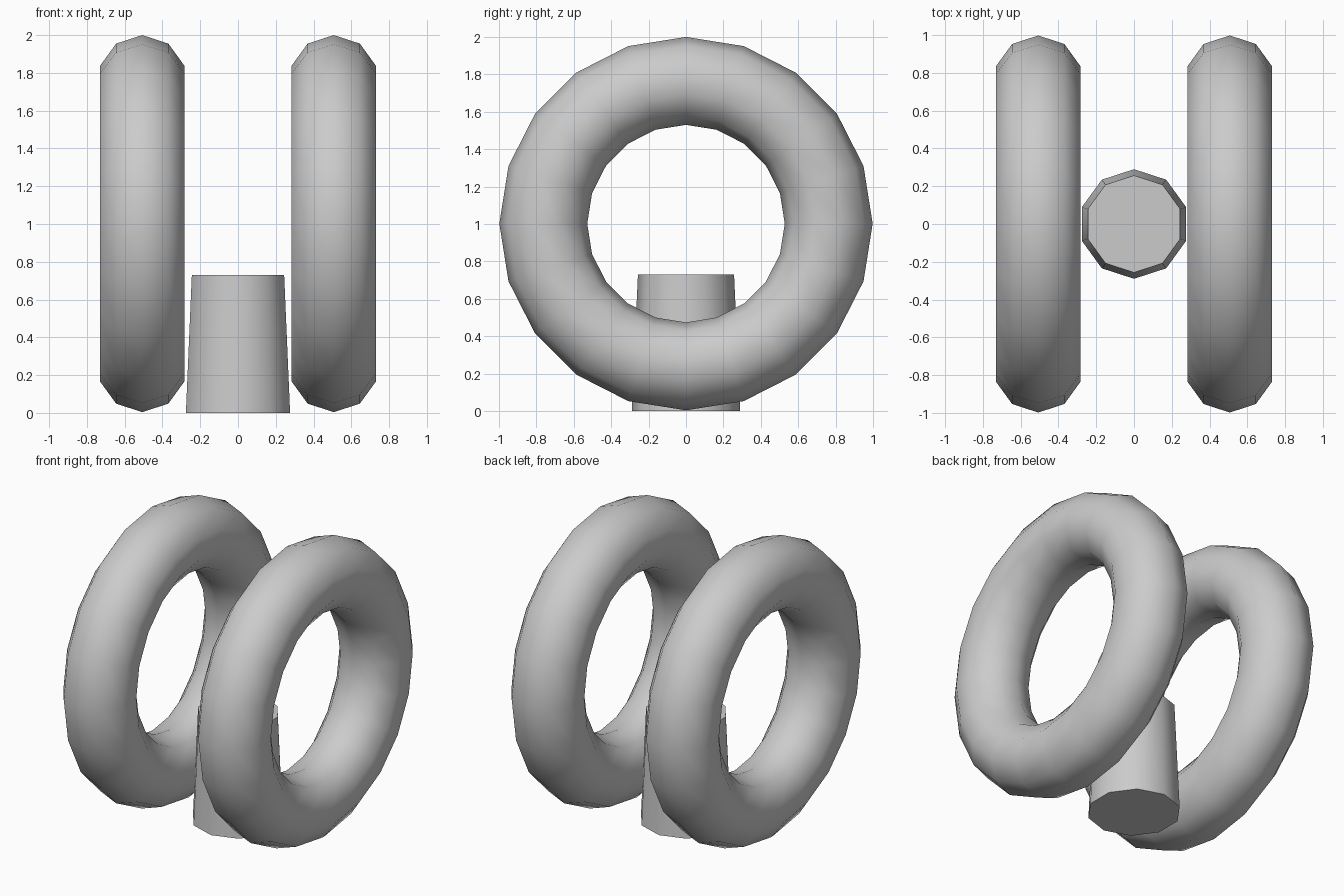
import bpy
from math import radians, pi

if "Cube" in bpy.data.objects:
    bpy.data.objects.remove(bpy.data.objects["Cube"])


def smooth(name):
    obj = bpy.context.object
    obj.name = name
    bpy.ops.object.shade_smooth_by_angle(angle=radians(45))
    return obj


# Two upright rings, one on each side
for side, x in (("left", -0.507), ("right", 0.507)):
    bpy.ops.mesh.primitive_torus_add(
        major_segments=20, minor_segments=10,
        major_radius=0.763, minor_radius=0.235,
        location=(x, 0, 1.002), rotation=(0, pi / 2, 0))
    smooth(side + "_ring")

# Tapered ten-sided post between the rings
bpy.ops.mesh.primitive_cone_add(
    vertices=10, radius1=0.29, radius2=0.257, depth=0.73,
    location=(0, 0, 0.365))
smooth("centre_post")
